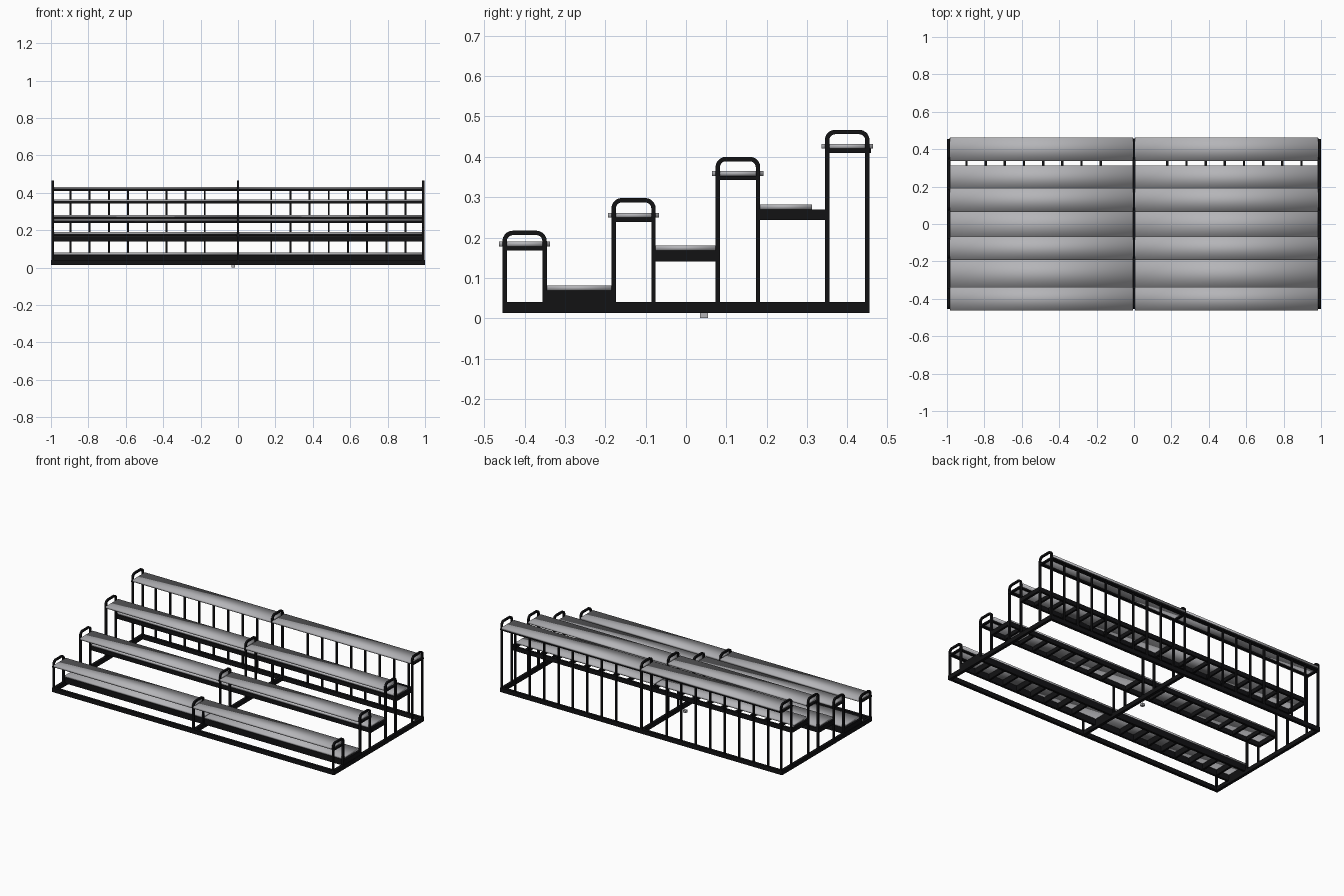
import bpy, math
from mathutils import Vector

if "Cube" in bpy.data.objects:
    bpy.data.objects.remove(bpy.data.objects["Cube"])

def material(name, c):
    m = bpy.data.materials.new(name)
    m.diffuse_color = (c[0], c[1], c[2], 1)
    m.use_nodes = True
    m.node_tree.nodes["Principled BSDF"].inputs["Base Color"].default_value = m.diffuse_color
    return m

BLACK = material("black painted steel", (0.006, 0.006, 0.007))
GREY = material("grey aluminium", (0.46, 0.46, 0.48))

def build(name, verts, faces, mat, smooth=False):
    me = bpy.data.meshes.new(name)
    me.from_pydata(verts, [], faces)
    me.materials.append(mat)
    ob = bpy.data.objects.new(name, me)
    bpy.context.collection.objects.link(ob)
    for p in me.polygons:
        p.use_smooth = smooth
    return ob

def box(name, x0, x1, y0, y1, z0, z1, mat=BLACK, smooth=False):
    v = [(x, y, z) for z in (z0, z1) for y in (y0, y1) for x in (x0, x1)]
    f = [(0, 2, 3, 1), (4, 5, 7, 6), (0, 1, 5, 4), (2, 6, 7, 3), (0, 4, 6, 2), (1, 3, 7, 5)]
    return build(name, v, f, mat, smooth)

def hoop(name, x, y0, y1, ztop, zbot=0.03, t=0.011, w=0.012, r=0.026):
    # square tube bent into an upside-down U with rounded corners
    def outline(inset):
        a, b, top, rad = y0 + inset, y1 - inset, ztop - inset, r - inset
        pts = [(a, zbot)]
        for i in range(6):
            g = math.pi - i * math.pi / 10
            pts.append((a + rad + rad * math.cos(g), top - rad + rad * math.sin(g)))
        for i in range(6):
            g = math.pi / 2 - i * math.pi / 10
            pts.append((b - rad + rad * math.cos(g), top - rad + rad * math.sin(g)))
        return pts + [(b, zbot)]
    out, inn = outline(0), outline(t)
    v = []
    for o, i in zip(out, inn):
        v += [(x - w / 2, *o), (x + w / 2, *o), (x + w / 2, *i), (x - w / 2, *i)]
    f = [(0, 1, 2, 3)]
    for k in range(len(out) - 1):
        a, b = 4 * k, 4 * k + 4
        f += [(a + j, b + j, b + (j + 1) % 4, a + (j + 1) % 4) for j in range(4)]
    n = 4 * (len(out) - 1)
    f.append((n + 3, n + 2, n + 1, n))
    return build(name, v, f, BLACK)

FRAMES = (-0.99, 0, 0.99)
BAR_X = [s * (0.178 + 0.1025 * i) for s in (-1, 1) for i in range(8)]
# seats: post y range, hoop top, plank top
SEATS = [(-0.455, -0.345, 0.217, 0.190), (-0.185, -0.075, 0.298, 0.261),
         (0.073, 0.184, 0.400, 0.365), (0.344, 0.455, 0.467, 0.432)]
# walkways: beam y range, beam bottom, beam top, plank y range
WALKS = [(-0.345, -0.185, 0.030, 0.069, -0.345, -0.185),
         (-0.080, 0.078, 0.140, 0.168, -0.080, 0.074),
         (0.180, 0.350, 0.243, 0.270, 0.184, 0.312)]
HALVES = ((-0.983, -0.006), (0.006, 0.983))

# base rails
for x in FRAMES:
    box("base_cross_rail", x - 0.009, x + 0.009, -0.455, 0.455, 0.013, 0.040)
for y in (-0.446, 0.446):
    box("base_long_rail", -0.995, 0.995, y - 0.009, y + 0.009, 0.013, 0.040)

# seat rows
for y0, y1, top, zp in SEATS:
    for x in FRAMES:
        hoop("seat_hoop", x, y0, y1, top)
        box("seat_bracket", x - 0.007, x + 0.007, y0, y1, zp - 0.022, zp - 0.012)
    for a, b in HALVES:
        box("seat_plank", a, b, y0 - 0.008, y1 + 0.008, zp - 0.012, zp, GREY, True)
    for y in (y0 + 0.016, y1 - 0.016):
        box("seat_rail", -0.988, 0.988, y - 0.007, y + 0.007, zp - 0.021, zp - 0.012)

# walkway rows with ladder-like support frames
for y0, y1, z0, z1, p0, p1 in WALKS:
    for y in (y0, y1 - 0.014):
        box("walkway_rail", -0.988, 0.988, y, y + 0.014, z0, z1)
    for x in FRAMES:
        box("walkway_end_beam", x - 0.007, x + 0.007, y0, y1, z0, z1)
    for x in BAR_X:
        box("walkway_rung", x - 0.006, x + 0.006, y0, y1, z0 + 0.004, z1)
    for a, b in HALVES:
        box("walkway_plank", a, b, p0, p1, z1, z1 + 0.012, GREY, True)

# back balusters
for x in BAR_X:
    box("back_baluster", x - 0.005, x + 0.005, 0.444, 0.455, 0.035, 0.418)
box("back_top_rail", -0.988, 0.988, 0.442, 0.458, 0.410, 0.420)

# small foot under the middle
box("levelling_foot", -0.036, -0.016, 0.035, 0.055, 0.0, 0.015, GREY)
